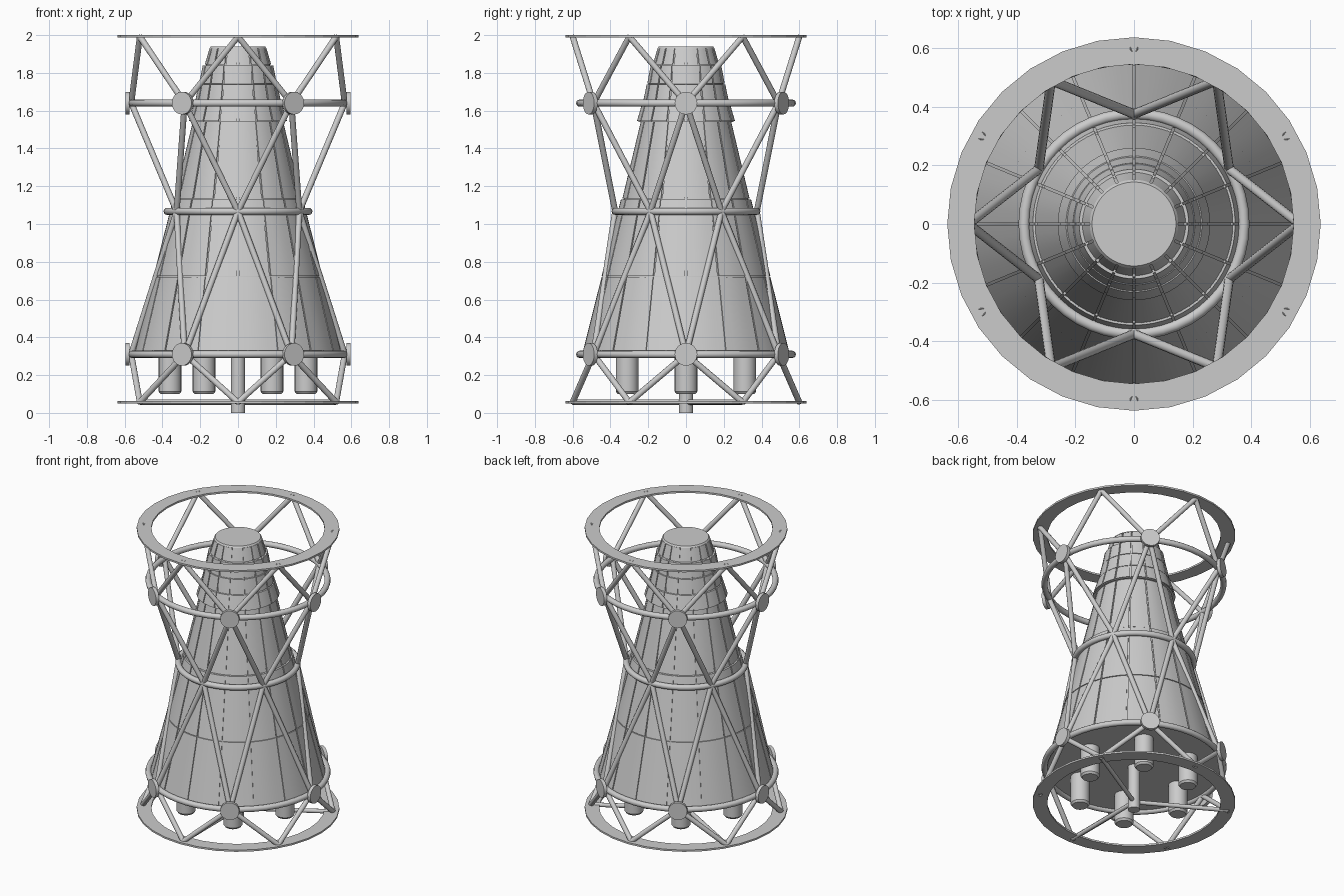
import bpy, bmesh, math
from mathutils import Vector

if "Cube" in bpy.data.objects:
    bpy.data.objects.remove(bpy.data.objects["Cube"])

def finish(name, bm, smooth=True):
    bmesh.ops.recalc_face_normals(bm, faces=bm.faces)
    me = bpy.data.meshes.new(name)
    bm.to_mesh(me)
    bm.free()
    ob = bpy.data.objects.new(name, me)
    bpy.context.collection.objects.link(ob)
    if smooth:
        bpy.ops.object.select_all(action='DESELECT')
        ob.select_set(True)
        bpy.context.view_layer.objects.active = ob
        bpy.ops.object.shade_smooth_by_angle(angle=math.radians(35))
    return ob

def polar(r, deg, z):
    a = math.radians(deg)
    return Vector((r * math.cos(a), r * math.sin(a), z))

def lathe(name, profile, n=48, closed=False, centre=(0, 0), smooth=True):
    """Revolve (radius, z) points; open profiles get capped ends."""
    bm = bmesh.new()
    off = Vector((centre[0], centre[1], 0))
    rings = [[bm.verts.new(polar(r, 360 * i / n, z) + off) for i in range(n)]
             for r, z in profile]
    pairs = list(zip(rings, rings[1:]))
    if closed:
        pairs.append((rings[-1], rings[0]))
    else:
        bm.faces.new(rings[0])
        bm.faces.new(rings[-1])
    for a, b in pairs:
        for i in range(n):
            j = (i + 1) % n
            bm.faces.new((a[i], a[j], b[j], b[i]))
    return finish(name, bm, smooth)

def rod(name, p, q, r, n=12):
    d = q - p
    bm = bmesh.new()
    bmesh.ops.create_cone(bm, cap_ends=True, segments=n, radius1=r, radius2=r, depth=d.length)
    bm.transform(d.to_track_quat('Z', 'Y').to_matrix().to_4x4())
    bmesh.ops.translate(bm, verts=bm.verts, vec=(p + q) / 2)
    return finish(name, bm)

def hoop(name, major, minor, z):
    prof = [(major + minor * math.cos(k * math.pi / 6), z + minor * math.sin(k * math.pi / 6))
            for k in range(12)]
    return lathe(name, prof, 48, closed=True)

# Flat end rings
for name, z in (("bottom_flange", 0.05), ("top_flange", 1.988)):
    lathe(name, [(0.545, z), (0.637, z), (0.637, z + 0.012), (0.545, z + 0.012)],
          32, closed=True, smooth=False)

# Tubular hoops
hoop("lower_hoop", 0.563, 0.019, 0.31)
hoop("waist_hoop", 0.375, 0.019, 1.067)
hoop("upper_hoop", 0.563, 0.019, 1.64)

# Tapered hull: panel bands (z0, r0, z1, r1)
bands = [(0.31, 0.55, 0.72, 0.447), (0.72, 0.447, 1.13, 0.345), (1.13, 0.337, 1.54, 0.240),
         (1.54, 0.260, 1.64, 0.232), (1.64, 0.228, 1.74, 0.208),
         (1.74, 0.205, 1.84, 0.187), (1.84, 0.176, 1.93, 0.151)]
DEPTH, GAP, SECTORS, STEPS = 0.007, 0.004, 16, 4
core = []
for z0, r0, z1, r1 in bands:
    core += [(r0 - DEPTH, z0), (r1 - DEPTH, z1 - 0.0005)]
core += [(0.151, 1.93), (0.143, 1.94)]
lathe("hull_core", core, 64)

# Raised hull panels separated by narrow seams
bm = bmesh.new()
for z0, r0, z1, r1 in bands:
    lip = GAP if z0 > 0.4 else 0
    for s in range(SECTORS):
        cols = []
        for k in range(STEPS + 1):
            col = []
            for r, z in ((r0 - DEPTH, z0 + lip), (r0, z0 + lip), (r1, z1 - 0.001), (r1 - DEPTH, z1 - 0.001)):
                margin = math.degrees(GAP / r)
                a0 = 360 * s / SECTORS + margin
                span = 360 / SECTORS - 2 * margin
                col.append(bm.verts.new(polar(r, a0 + span * k / STEPS, z)))
            cols.append(col)
        for a, b in zip(cols, cols[1:]):
            for i in range(3):
                bm.faces.new((a[i], b[i], b[i + 1], a[i + 1]))
        bm.faces.new(cols[0])
        bm.faces.new(cols[-1])
finish("hull_panels", bm)

# Thrusters under the hull and central pipe
for k in range(6):
    c = polar(0.36, 60 * k, 0)
    lathe(f"thruster_{k}", [(0.05, 0.1), (0.06, 0.113), (0.06, 0.32)], 24, centre=(c.x, c.y))
lathe("centre_pipe", [(0.038, 0.0), (0.038, 0.32)], 24)
for a in (30, 150, 270):
    rod(f"pipe_brace_{a}", Vector((0, 0, 0.057)), polar(0.6, a, 0.057), 0.014)

# Truss: joints on the hoops at 60 degree steps, struts zig-zagging between levels
R = 0.016
for k in range(6):
    a = 60 * k
    low, high = polar(0.565, a, 0.31), polar(0.565, a, 1.64)
    for label, z in (("lower", 0.31), ("upper", 1.64)):
        rod(f"{label}_joint_{k}", polar(0.574, a, z), polar(0.596, a, z), 0.06, 24)
    for side in (-30, 30):
        foot, head = polar(0.6, a + side, 0.056), polar(0.6, a + side, 1.992)
        waist = polar(0.375, a + side, 1.067)
        tag = f"{k}_{'left' if side < 0 else 'right'}"
        rod("foot_strut_" + tag, foot, low, R)
        rod("lower_strut_" + tag, low, waist, R)
        rod("upper_strut_" + tag, waist, high, R)
        rod("head_strut_" + tag, high, head, R)
